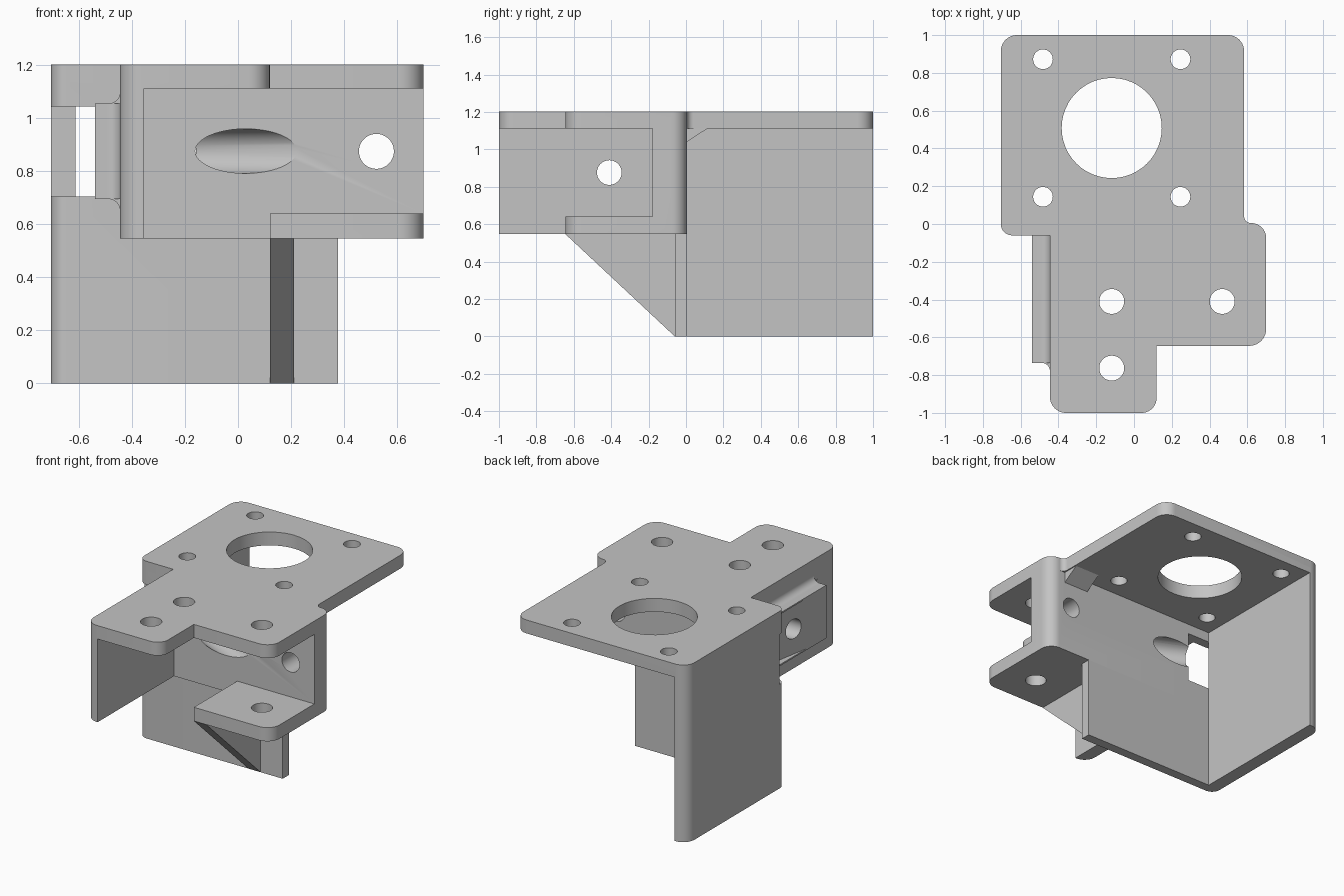
import bpy, bmesh, math
from mathutils import Vector

cube = bpy.data.objects.get("Cube")
if cube:
    bpy.data.objects.remove(cube, do_unlink=True)

grey = bpy.data.materials.new("plain grey")
grey.use_nodes = True
grey.diffuse_color = (0.55, 0.55, 0.55, 1)
grey.node_tree.nodes["Principled BSDF"].inputs["Base Color"].default_value = grey.diffuse_color


def round_corners(outline, steps=10):
    """Outline of (u, v) or (u, v, radius) corners, with arcs put in."""
    points = []
    for i, corner in enumerate(outline):
        p = Vector(corner[:2])
        if len(corner) == 2:
            points.append(p)
            continue
        a = (Vector(outline[i - 1][:2]) - p).normalized()
        b = (Vector(outline[(i + 1) % len(outline)][:2]) - p).normalized()
        half = a.angle(b) / 2
        centre = p + (a + b).normalized() * corner[2] / math.sin(half)
        start = p + a * corner[2] / math.tan(half) - centre
        end = p + b * corner[2] / math.tan(half) - centre
        sweep = start.angle(end)
        for k in range(steps + 1):
            t = k / steps
            points.append(centre + (start * math.sin((1 - t) * sweep)
                                    + end * math.sin(t * sweep)) / math.sin(sweep))
    return points


def prism(name, outline, low, high, axis="z"):
    place = {"x": lambda u, v, w: (w, u, v),
             "y": lambda u, v, w: (u, w, v),
             "z": lambda u, v, w: (u, v, w)}[axis]
    points = round_corners(outline)
    bm = bmesh.new()
    rings = [[bm.verts.new(place(p.x, p.y, w)) for p in points] for w in (low, high)]
    bm.faces.new(rings[0])
    bm.faces.new(rings[1])
    for i in range(len(points)):
        bm.faces.new((rings[0][i - 1], rings[0][i], rings[1][i], rings[1][i - 1]))
    bmesh.ops.recalc_face_normals(bm, faces=bm.faces)
    mesh = bpy.data.meshes.new(name)
    bm.to_mesh(mesh)
    bm.free()
    mesh.materials.append(grey)
    ob = bpy.data.objects.new(name, mesh)
    bpy.context.collection.objects.link(ob)
    return ob


def box(name, x0, x1, y0, y1, z0, z1):
    return prism(name, [(x0, y0), (x1, y0), (x1, y1), (x0, y1)], z0, z1)


def drill(name, u, v, radius, low, high, axis="z"):
    ring = [(u + radius * math.cos(k * math.tau / 48), v + radius * math.sin(k * math.tau / 48))
            for k in range(48)]
    return prism(name, ring, low, high, axis)


def combine(target, other, operation):
    mod = target.modifiers.new(operation, "BOOLEAN")
    mod.operation, mod.solver, mod.object = operation, "EXACT", other
    bpy.context.view_layer.objects.active = target
    bpy.ops.object.modifier_apply(modifier=mod.name)
    bpy.data.objects.remove(other, do_unlink=True)


# Front housing: rounded block hollowed out to an open channel
back = 0.005
body = prism("bracket_body", [
    (-0.445, back), (0.70, back, 0.08), (0.70, -0.645, 0.09), (0.12, -0.645),
    (0.12, -1, 0.08), (-0.445, -1, 0.085)], 0.547, 1.203)
combine(body, box("channel", -0.355, 1, -1.5, -0.18, 0.64, 1.112), "DIFFERENCE")
combine(body, box("floor_gap", -0.355, 0.12, -1.5, -0.18, 0.4, 0.7), "DIFFERENCE")

# Motor top plate
plate = prism("top_plate", [
    (-0.705, 1, 0.085), (0.583, 1, 0.085), (0.583, back, 0.035), (0.70, back, 0.08),
    (0.70, -0.645, 0.09), (0.12, -0.645), (0.12, -1, 0.08), (-0.445, -1, 0.085),
    (-0.445, -0.06), (-0.705, -0.06, 0.06)], 1.112, 1.203)
combine(body, plate, "UNION")

# L-shaped motor walls
walls = prism("motor_walls", [
    (-0.705, 1, 0.085), (-0.613, 1), (-0.613, back), (0.378, back),
    (0.378, -0.06), (-0.705, -0.06, 0.06)], 0, 1.15)
combine(body, walls, "UNION")

# Gussets under the shelf and under the plate
combine(body, prism("shelf_gusset", [(-0.06, 0), (-0.02, 0), (-0.02, 0.58), (-0.645, 0.58),
                                     (-0.645, 0.547)], 0.12, 0.212, "x"), "UNION")
combine(body, prism("plate_gusset", [(-0.03, 1.04), (back, 1.04), (0.12, 1.115), (0.12, 1.15),
                                     (-0.03, 1.15)], 0.39, 0.575, "x"), "UNION")

# Side pad with filleted edges
pad = prism("side_pad", [(-0.40, 0.65), (-0.445, 0.65), (-0.445, 0.695, 0.044), (-0.54, 0.695),
                         (-0.54, 1.055), (-0.445, 1.055, 0.044), (-0.445, 1.1), (-0.40, 1.1)],
            -0.735, -0.03, "y")
combine(body, pad, "UNION")
combine(body, prism("pad_end", [(-0.40, -0.78), (-0.445, -0.78), (-0.445, -0.735, 0.044),
                                (-0.50, -0.735), (-0.50, -0.6), (-0.40, -0.6)],
                    0.695, 1.055), "UNION")

# Sloped slot through the pad and wall corner
combine(body, prism("slot", [(-0.8, -0.52), (-0.54, -0.52), (-0.447, back),
                             (-0.8, back)], 0.705, 1.045), "DIFFERENCE")

# Plate bores
for sx in (-1, 1):
    for sy in (-1, 1):
        combine(body, drill("motor_screw", -0.118 + sx * 0.364, 0.508 + sy * 0.364,
                            0.052, 1, 1.3), "DIFFERENCE")
combine(body, drill("motor_bore", -0.118, 0.508, 0.265, 1, 1.3), "DIFFERENCE")
combine(body, drill("shelf_bore", 0.467, -0.41, 0.066, 0.4, 1.3), "DIFFERENCE")
for y in (-0.41, -0.763):
    combine(body, drill("front_bore", -0.118, y, 0.066, 1, 1.3), "DIFFERENCE")

# Side and back bores
combine(body, drill("side_bore", -0.41, 0.876, 0.066, -0.8, -0.2, "x"), "DIFFERENCE")
combine(body, drill("back_bore", 0.522, 0.875, 0.066, -0.4, 0.2, "y"), "DIFFERENCE")

# Slanted access bore
access = drill("access_bore", 0, 0, 0.084, -0.8, 0.6, "x")
access.rotation_euler.z = math.pi - math.radians(26)
access.location = (0.03, -0.18, 0.876)
bpy.context.view_layer.update()
combine(body, access, "DIFFERENCE")

bpy.ops.object.select_all(action="DESELECT")
body.select_set(True)
bpy.context.view_layer.objects.active = body
bpy.ops.object.shade_smooth_by_angle(angle=math.radians(30))
